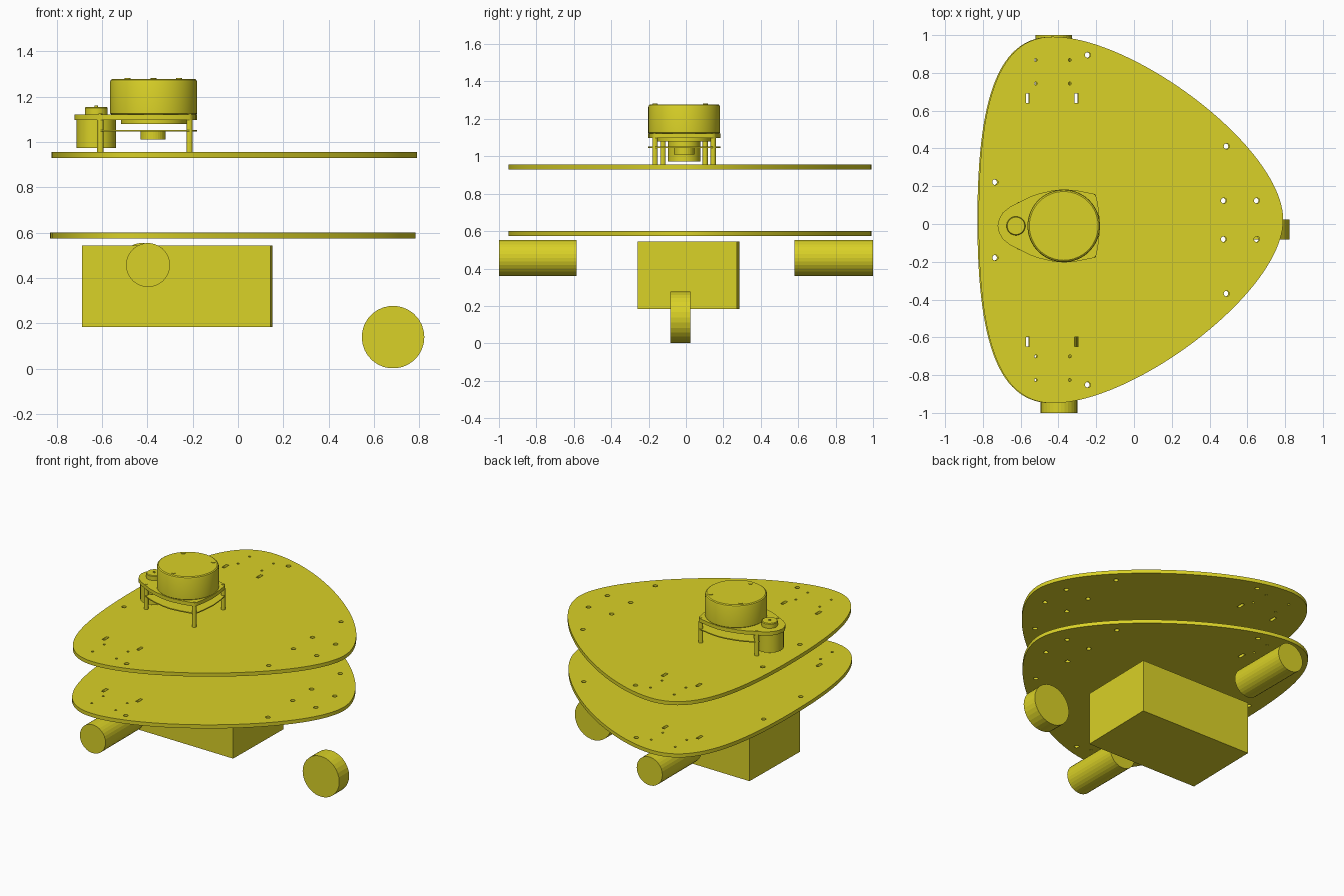
import bpy, bmesh, math
from mathutils import Matrix, Vector

if "Cube" in bpy.data.objects:
    bpy.data.objects.remove(bpy.data.objects["Cube"])

yellow = bpy.data.materials.new("mustard yellow")
yellow.diffuse_color = (0.70, 0.64, 0.02, 1)
yellow.use_nodes = True
yellow.node_tree.nodes["Principled BSDF"].inputs["Base Color"].default_value = yellow.diffuse_color


def add(name, mesh):
    obj = bpy.data.objects.new(name, mesh)
    bpy.context.collection.objects.link(obj)
    mesh.materials.clear()
    mesh.materials.append(yellow)
    return obj


def sheet(name, loops, z0, z1, dx=0.0):
    """Flat plate from an outline plus hole loops."""
    cu = bpy.data.curves.new(name, 'CURVE')
    cu.dimensions, cu.fill_mode = '2D', 'BOTH'
    cu.extrude = (z1 - z0) / 2
    for loop in loops:
        sp = cu.splines.new('POLY')
        sp.points.add(len(loop) - 1)
        for p, (x, y) in zip(sp.points, loop):
            p.co = (x + dx, y, 0, 1)
        sp.use_cyclic_u = True
    tmp = bpy.data.objects.new(name + "_curve", cu)
    bpy.context.collection.objects.link(tmp)
    bpy.context.view_layer.update()
    me = bpy.data.meshes.new_from_object(
        tmp.evaluated_get(bpy.context.evaluated_depsgraph_get()))
    bpy.data.objects.remove(tmp)
    me.transform(Matrix.Translation((0, 0, (z0 + z1) / 2)))
    return add(name, me)


def turned(name, profile, x, y, n=48):
    """Closed solid of revolution about a vertical axis; profile is (r, z) upward."""
    bm = bmesh.new()
    rings = [[bm.verts.new((x + r * math.cos(2 * math.pi * i / n),
                            y + r * math.sin(2 * math.pi * i / n), z))
              for i in range(n)] for r, z in profile]
    for a, b in zip(rings, rings[1:]):
        for i in range(n):
            j = (i + 1) % n
            bm.faces.new((a[i], a[j], b[j], b[i]))
    bm.faces.new(rings[0][::-1])
    bm.faces.new(rings[-1])
    me = bpy.data.meshes.new(name)
    bm.to_mesh(me)
    bm.free()
    return add(name, me)


def cyl(name, r, x, y, z0, z1, n=32):
    return turned(name, [(r, z0), (r, z1)], x, y, n)


def cyl_y(name, r, x, z, y0, y1, n=30):
    """Cylinder lying along y."""
    obj = cyl(name, r, 0, 0, -y1, -y0, n)
    obj.data.transform(Matrix.Translation((x, 0, z)) @ Matrix.Rotation(math.pi / 2, 4, 'X'))
    return obj


def bezier(a, b, c, d, n):
    a, b, c, d = map(Vector, (a, b, c, d))
    out = []
    for i in range(n):
        t = i / n
        s = 1 - t
        out.append(tuple(a * s**3 + b * 3 * s * s * t + c * 3 * s * t * t + d * t**3))
    return out


def mirrored(half, cy):
    """Close a half outline (y measured from cy) by mirroring it."""
    low = [(x, -y) for x, y in reversed(half) if y > 1e-6]
    return [(x, y + cy) for x, y in half + low]


# Deck plates: rounded triangle with mounting holes and slots
CY = 0.0215
half = bezier((-.823, 0), (-.823, .6), (-.73, .97), (-.43, .97), 28)
half += bezier((-.43, .97), (0, .97), (.79, .38), (.79, 0), 44) + [(.79, 0)]
loops = [mirrored(half, CY)]


def ring(x, y, r, n):
    return [(x + r * math.cos(2 * math.pi * i / n), y + r * math.sin(2 * math.pi * i / n))
            for i in range(n)]


for s in (1, -1):
    for x, y in ((-.245, .873), (.49, .39), (.475, .102), (.65, .102), (-.735, .2)):
        loops.append(ring(x, CY + s * y, .015, 20))
    for x in (-.52, -.34):
        for y in (.722, .847):
            loops.append(ring(x, CY + s * y, .008, 12))
    for x in (-.563, -.304):
        y = CY + s * .645
        loops.append([(x - .01, y - .025), (x + .01, y - .025),
                      (x + .01, y + .025), (x - .01, y + .025)])
sheet("upper_deck", loops, .93, .955)
sheet("lower_deck", loops, .575, .60, -.006)

# Battery box under the lower deck, turned very slightly
bm = bmesh.new()
bmesh.ops.create_cube(bm, size=1)
bm.transform(Matrix.Translation((-.268, .014, .364)) @ Matrix.Rotation(-.017, 4, 'Z')
             @ Matrix.Diagonal((.833, .53, .36, 1)))
me = bpy.data.meshes.new("battery_box")
bm.to_mesh(me)
bm.free()
add("battery_box", me)

# Drive motors and caster wheel
cyl_y("drive_motor_near", .097, -.397, .457, -1.0, -.585)
cyl_y("drive_motor_far", .097, -.425, .457, .58, 1.0)
cyl_y("caster_wheel", .138, .684, .139, -.082, .025)

# Scanner base plates
SY = -.01
flank = [(-.6, .13), (-.55, .155), (-.5, .172), (-.43, .188), (-.37, .194), (-.3, .187),
         (-.215, .17), (-.203, .162), (-.197, .145), (-.186, .08), (-.18, 0)]
nose = [(-.722, 0), (-.715, .035), (-.695, .07), (-.655, .102)]
sheet("scanner_base", [mirrored(nose + flank, SY)], 1.097, 1.122)
notch = [(-.53, 0), (-.54, .05), (-.57, .09), (-.62, .105), (-.618, .12)]
sheet("scanner_circuit_board", [mirrored(notch + flank, SY)], 1.045, 1.052)
cyl("board_connector", .055, -.375, SY, 1.01, 1.045)

# Scanner turret with rounded rim and bearing below
cx = -.372
turret = turned("scanner_turret", [(.188, 1.122), (.192, 1.126), (.192, 1.264),
                                   (.189, 1.273), (.182, 1.278)], cx, SY, 64)
cyl("scanner_bearing", .145, cx, SY, 1.08, 1.097, 48)
for i, (x, y) in enumerate(((-.487, .105), (-.26, .105), (-.372, -.165))):
    cyl(f"turret_screw_{i + 1}", .013, x, y, 1.276, 1.281, 16)

# Spin motor, pulley and shaft
cyl("spin_motor", .087, -.625, SY, .973, 1.097, 40)
turned("spin_pulley", [(.05, 1.122), (.05, 1.15), (.046, 1.155)], -.625, SY, 32)
cyl("pulley_shaft", .007, -.625, SY, 1.155, 1.16, 12)

# Standoff posts with screw heads
for i, (x, y) in enumerate(((-.607, .113), (-.607, -.113), (-.214, .156), (-.214, -.156))):
    cyl(f"standoff_{i + 1}", .014, x, SY + y, .955, 1.097, 12)
    cyl(f"standoff_screw_{i + 1}", .009, x, SY + y, 1.122, 1.125, 12)

# Smooth the round scanner parts
bpy.ops.object.select_all(action='DESELECT')
for o in bpy.data.objects:
    if o.name in ("scanner_turret", "spin_motor", "spin_pulley", "scanner_bearing"):
        o.select_set(True)
bpy.context.view_layer.objects.active = turret
bpy.ops.object.shade_smooth_by_angle(angle=math.radians(30))
